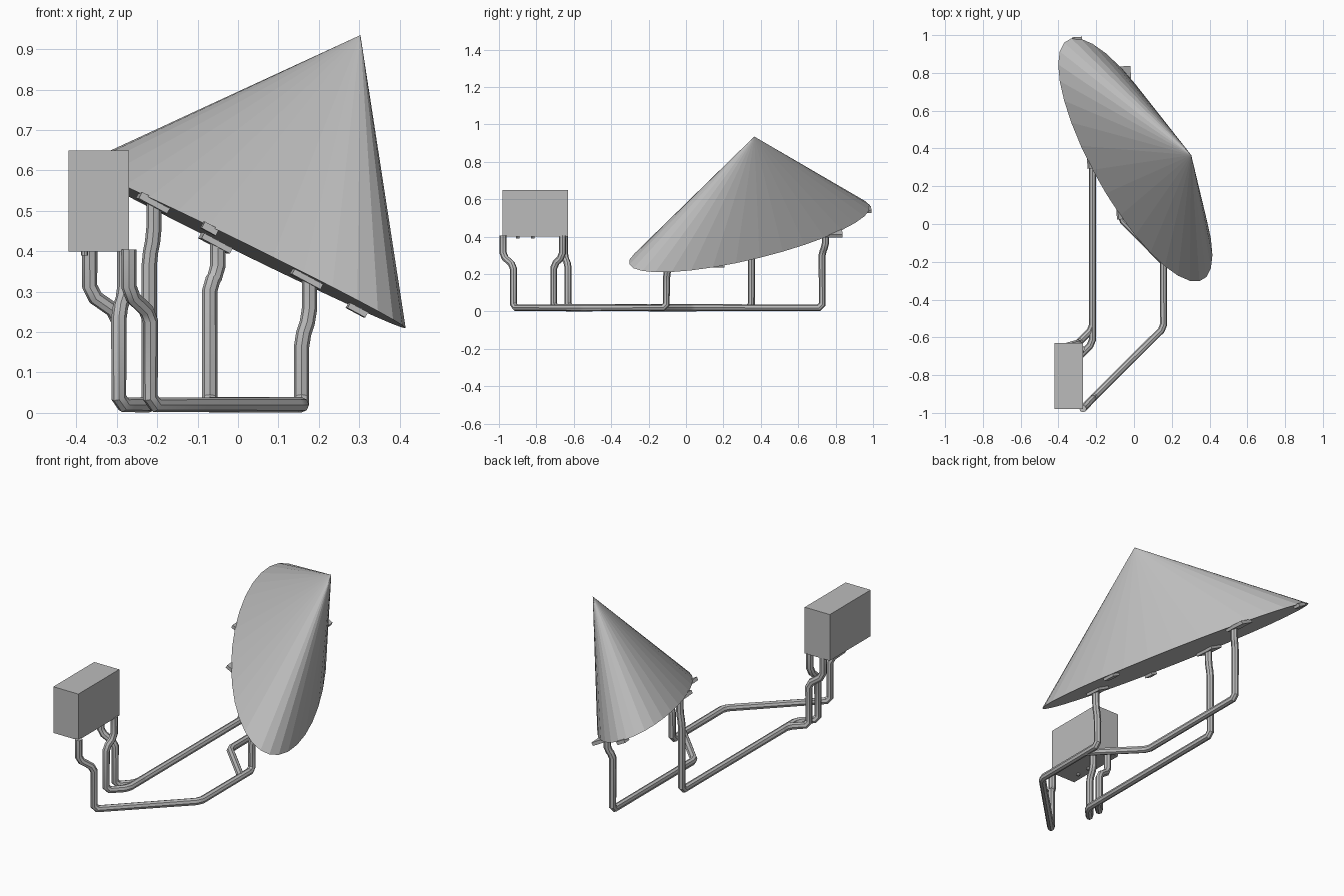
import bpy, math
from mathutils import Vector, Matrix

if "Cube" in bpy.data.objects:
    bpy.data.objects.remove(bpy.data.objects["Cube"])

grey = bpy.data.materials.new("plain_grey")
grey.diffuse_color = (0.5, 0.5, 0.5, 1)
grey.use_nodes = True
grey.node_tree.nodes["Principled BSDF"].inputs["Base Color"].default_value = grey.diffuse_color

C = Vector((0.007, 0.34, 0.41))        # centre of the canopy base
AX, AY = -0.536, -0.037                # slope of the base plane


def plane_z(x, y):
    return C.z + AX * (x - C.x) + AY * (y - C.y)


def add_mesh(name, verts, faces):
    me = bpy.data.meshes.new(name)
    me.from_pydata(verts, [], faces)
    me.update()
    ob = bpy.data.objects.new(name, me)
    bpy.context.collection.objects.link(ob)
    me.materials.append(grey)
    return ob


def box(name, centre, size, rot=Matrix.Identity(3)):
    v = [Vector(centre) + rot @ Vector((sx * size[0] / 2, sy * size[1] / 2, sz * size[2] / 2))
         for sx in (-1, 1) for sy in (-1, 1) for sz in (-1, 1)]
    f = [(0, 1, 3, 2), (4, 6, 7, 5), (0, 4, 5, 1), (2, 3, 7, 6), (0, 2, 6, 4), (1, 5, 7, 3)]
    return add_mesh(name, v, f)


def pipe(name, pts, r=0.019, cut=0.018):
    # round tube along a path with slightly chamfered corners
    pts = [Vector(p) for p in pts]
    path = [pts[0]]
    for a, b, c in zip(pts, pts[1:], pts[2:]):
        path.append(b + (a - b).normalized() * min(cut, (a - b).length * 0.4))
        path.append(b + (c - b).normalized() * min(cut, (c - b).length * 0.4))
    path.append(pts[-1])
    cu = bpy.data.curves.new(name, 'CURVE')
    cu.dimensions = '3D'
    cu.bevel_depth = r
    cu.bevel_resolution = 2
    cu.use_fill_caps = True
    cu.twist_mode = 'MINIMUM'
    sp = cu.splines.new('POLY')
    sp.points.add(len(path) - 1)
    for p, q in zip(sp.points, path):
        p.co = (*q, 1)
    cu.materials.append(grey)
    ob = bpy.data.objects.new(name, cu)
    bpy.context.collection.objects.link(ob)
    bpy.ops.object.select_all(action='DESELECT')
    ob.select_set(True)
    bpy.context.view_layer.objects.active = ob
    bpy.ops.object.convert(target='MESH')
    bpy.ops.object.shade_smooth_by_angle(angle=math.radians(40))


# Tilted canopy: cone on an oval base
N = 32
ring = []
for i in range(N):
    t = 2 * math.pi * i / N
    x = C.x + 0.408 * math.cos(t)
    y = C.y - 0.505 * math.cos(t) + 0.401 * math.sin(t)
    ring.append((x, y, plane_z(x, y)))
apex = (0.303, 0.365, 0.935)
add_mesh("cone_canopy", ring + [apex],
         [(i, (i + 1) % N, N) for i in range(N)] + [tuple(reversed(range(N)))])

# Box body
box("box_body", (-0.345, -0.805, 0.525), (0.15, 0.35, 0.25))

# Main pipe from the box front to the near canopy support
pipe("front_pipe", [(-0.27, -0.978, 0.405), (-0.27, -0.978, 0.295), (-0.217, -0.922, 0.245),
                    (-0.217, -0.922, 0.02), (0.157, -0.55, 0.02), (0.157, -0.105, 0.02),
                    (0.157, -0.105, 0.18), (0.177, -0.095, 0.24), (0.177, -0.095, 0.335)])
# Branch running on to the far support
pipe("far_branch_pipe", [(0.157, -0.2, 0.02), (-0.07, 0.03, 0.02), (-0.07, 0.728, 0.02),
                         (-0.07, 0.728, 0.32), (-0.05, 0.745, 0.345), (-0.05, 0.745, 0.425)])
# Two pipes from the box rear, merging on the way to the middle support
pipe("rear_pipe_inner", [(-0.28, -0.66, 0.405), (-0.28, -0.66, 0.295), (-0.295, -0.707, 0.25),
                         (-0.295, -0.707, 0.02), (-0.22, -0.63, 0.02), (-0.22, -0.5, 0.02)])
pipe("rear_pipe_outer", [(-0.367, -0.65, 0.405), (-0.367, -0.65, 0.295), (-0.295, -0.63, 0.245),
                         (-0.295, -0.63, 0.02), (-0.22, -0.555, 0.02), (-0.22, 0.35, 0.02),
                         (-0.22, 0.35, 0.38), (-0.208, 0.35, 0.44), (-0.208, 0.35, 0.53)])

# Small mounting plates lying in the canopy base
rot = Vector((-AX, -AY, 1)).to_track_quat('Z', 'Y').to_matrix()
for i, (x, y, sx, sy) in enumerate([(-0.055, 0.775, 0.12, 0.08), (0.17, -0.09, 0.09, 0.08),
                                    (-0.21, 0.35, 0.11, 0.08), (0.295, 0.17, 0.07, 0.05),
                                    (-0.3, 0.97, 0.04, 0.05), (-0.07, 0.05, 0.05, 0.04)]):
    box("mount_plate_%d" % (i + 1), (x, y, plane_z(x, y) - 0.006), (sx, sy, 0.018), rot)

# Short stubs under the box
for i, y in enumerate((-0.9, -0.82)):
    pipe("box_stub_%d" % (i + 1), [(-0.38, y, 0.41), (-0.38, y, 0.39)], 0.009)
